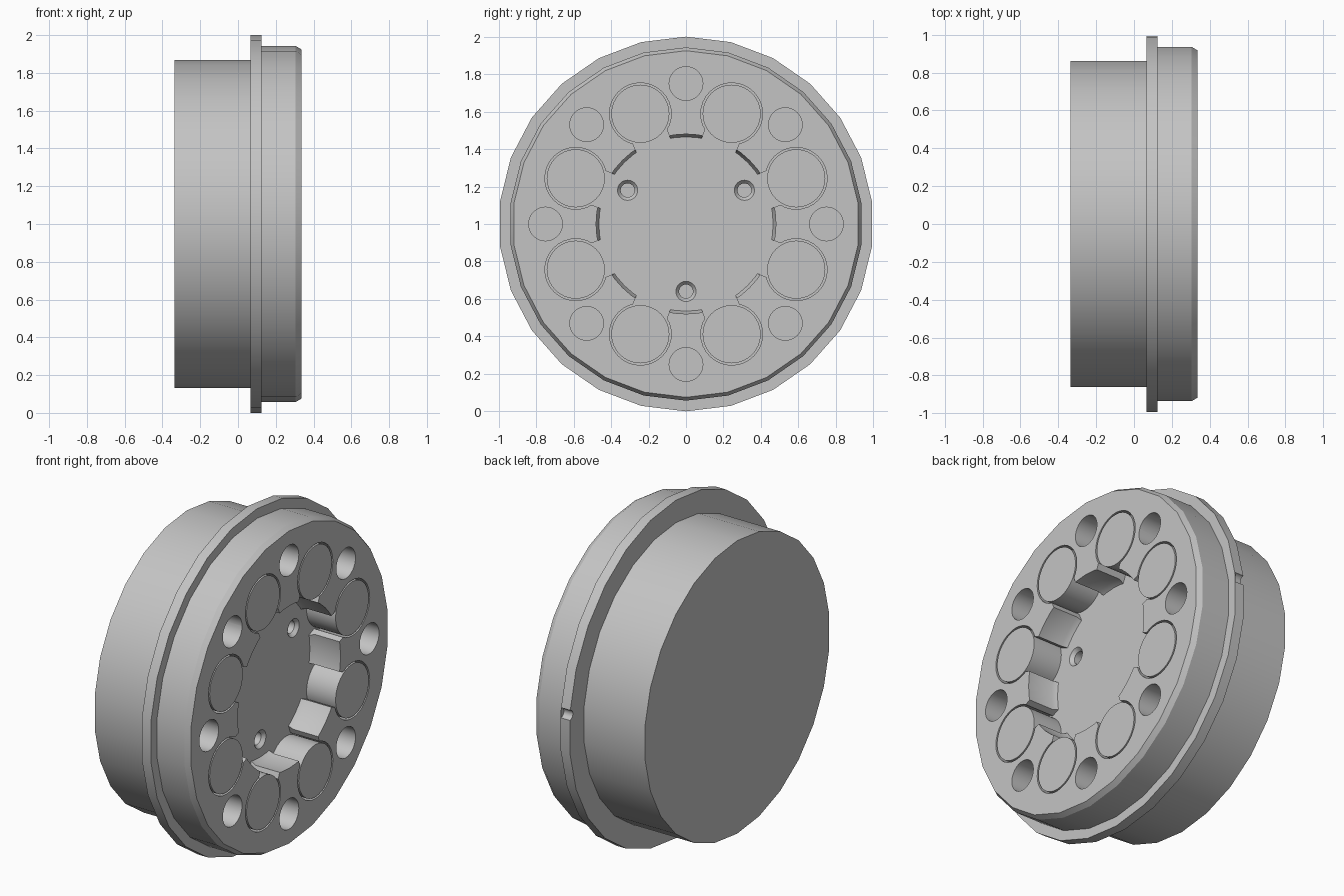
import bpy, bmesh, math
from mathutils import Matrix, Vector

if "Cube" in bpy.data.objects:
    bpy.data.objects.remove(bpy.data.objects["Cube"], do_unlink=True)

FACE = 0.335             # front face of the hub along its x axis
FLOOR = FACE - 0.19      # floor of the central recess
CENTRE = Vector((0, 0, 1))

grey = bpy.data.materials.new("machined_grey")
grey.use_nodes = True
COLOUR = (0.55, 0.55, 0.55, 1)
grey.diffuse_color = COLOUR
grey.node_tree.nodes["Principled BSDF"].inputs["Base Color"].default_value = COLOUR


def around(count, radius, start=0):
    """Positions (y, z, angle) spaced evenly around the hub axis."""
    for i in range(count):
        a = math.radians(start) + math.tau * i / count
        yield radius * math.cos(a), radius * math.sin(a), a


def lathe(bm, profile, sides, y=0, z=0):
    """Add a closed solid turned about x from (x, radius) points."""
    rings = []
    for x, r in profile:
        rings.append([bm.verts.new(CENTRE + Vector((x, y + py, z + pz)))
                      for py, pz, _ in around(sides, r, 90)])
    for low, high in zip(rings, rings[1:]):
        for i in range(sides):
            j = (i + 1) % sides
            bm.faces.new((low[i], low[j], high[j], high[i]))
    bm.faces.new(rings[0][::-1])
    bm.faces.new(rings[-1])


def finish(name, bm):
    bmesh.ops.recalc_face_normals(bm, faces=bm.faces)
    mesh = bpy.data.meshes.new(name)
    bm.to_mesh(mesh)
    bm.free()
    mesh.materials.append(grey)
    ob = bpy.data.objects.new(name, mesh)
    bpy.context.collection.objects.link(ob)
    return ob


def turned(name, profile, sides, places=((0, 0, 0),)):
    bm = bmesh.new()
    for y, z, _ in places:
        lathe(bm, profile, sides, y, z)
    return finish(name, bm)


# Flanged body with a bevelled front rim
body = turned("hub_body", [(-FACE, 0.867), (0.065, 0.867), (0.065, 1.0), (0.125, 1.0),
                           (0.125, 0.943), (0.305, 0.943), (FACE, 0.925)], 26)

# Cutters: recess, pin pockets, slots, round holes, screw holes, rim notch
TOP = FACE + 0.1
pins = list(around(8, 0.637, 22.5))
cutters = [
    turned("recess_cutter", [(FLOOR, 0.465), (FLOOR + 0.03, 0.48), (TOP, 0.48)], 48),
    turned("pocket_cutter", [(FLOOR, 0.165), (TOP, 0.165)], 32, pins),
]
bm = bmesh.new()
for y, z, a in around(8, 0.50, 22.5):
    place = Matrix.Translation(CENTRE + Vector(((FLOOR + TOP) / 2, y, z)))
    size = Matrix.Diagonal((TOP - FLOOR, 0.14, 0.196, 1))
    bmesh.ops.create_cube(bm, size=1, matrix=place @ Matrix.Rotation(a, 4, "X") @ size)
cutters.append(finish("slot_cutter", bm))
cutters += [
    turned("hole_cutter", [(FLOOR, 0.09), (TOP, 0.09)], 32, around(8, 0.75)),
    turned("screw_cutter", [(FLOOR - 0.1, 0.037), (FLOOR - 0.02, 0.037),
                            (FLOOR, 0.054), (FLOOR + 0.02, 0.071)], 24, around(3, 0.36, 30)),
    turned("notch_cutter", [(0.03, 0.03), (0.124, 0.03)], 16, around(1, 1.0, 6)),
]
for cutter in cutters:
    cutter.hide_render = True
    mod = body.modifiers.new(cutter.name, "BOOLEAN")
    mod.operation = "DIFFERENCE"
    mod.solver = "EXACT"
    mod.object = cutter

# Bake the cuts and discard the cutters
graph = bpy.context.evaluated_depsgraph_get()
cut_mesh = bpy.data.meshes.new_from_object(body.evaluated_get(graph))
body.modifiers.clear()
body.data = cut_mesh
for cutter in cutters:
    bpy.data.objects.remove(cutter, do_unlink=True)

# Pins standing in the pockets, flush with the face
pin_ring = turned("pins", [(FLOOR - 0.01, 0.155), (FACE, 0.155)], 32, pins)

bpy.ops.object.select_all(action="DESELECT")
for ob in (body, pin_ring):
    ob.select_set(True)
bpy.context.view_layer.objects.active = body
bpy.ops.object.shade_smooth_by_angle(angle=math.radians(28))
